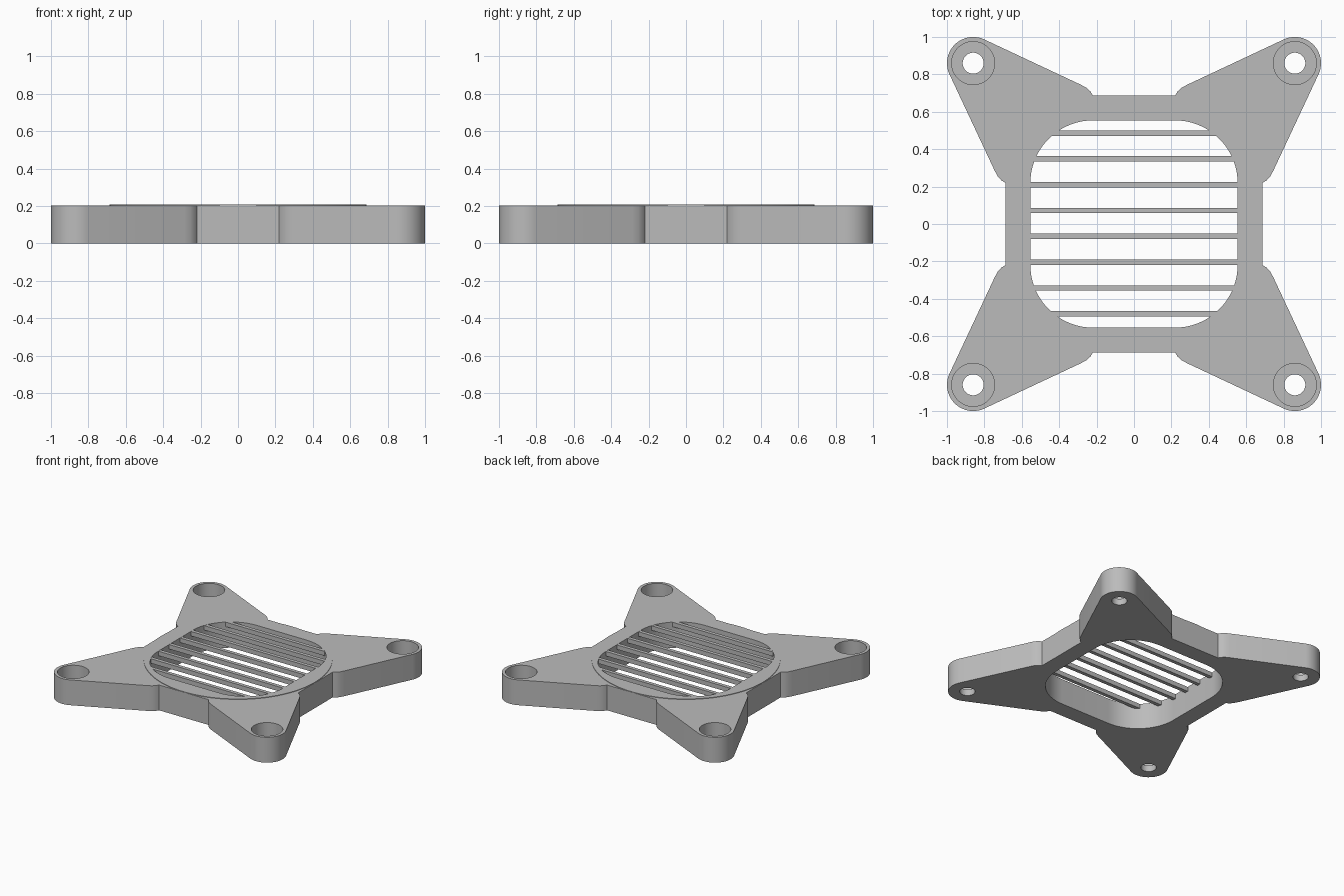
import bpy, bmesh, math
from mathutils import Matrix

cube = bpy.data.objects.get("Cube")
if cube:
    bpy.data.objects.remove(cube, do_unlink=True)

TOP = 0.203        # frame thickness
RIM = 0.207        # top of the shallow raised disc
HALF = 0.687       # half width of the frame's straight sides
HOLE = 0.86        # screw hole position along x and y
OPEN, OPEN_R = 0.554, 0.335   # opening half width and corner radius

grey = bpy.data.materials.new("grey plastic")
grey.use_nodes = True
grey.diffuse_color = (0.5, 0.5, 0.5, 1)
grey.node_tree.nodes["Principled BSDF"].inputs["Base Color"].default_value = (0.5, 0.5, 0.5, 1)


def arc(cx, cy, r, a0, a1, n):
    steps = [math.radians(a0 + (a1 - a0) * i / n) for i in range(n + 1)]
    return [(cx + r * math.cos(a), cy + r * math.sin(a)) for a in steps]


def four_turns(points):
    """Repeat a corner profile at each quarter turn."""
    out = list(points)
    for _ in range(3):
        points = [(-y, x) for x, y in points]
        out += points
    return out


def prism(name, outline, z0, z1):
    bm = bmesh.new()
    base = bm.faces.new([bm.verts.new((x, y, z0)) for x, y in outline])
    top = bmesh.ops.extrude_face_region(bm, geom=[base])["geom"]
    bmesh.ops.translate(bm, vec=(0, 0, z1 - z0),
                        verts=[v for v in top if isinstance(v, bmesh.types.BMVert)])
    bmesh.ops.recalc_face_normals(bm, faces=bm.faces)
    mesh = bpy.data.meshes.new(name)
    bm.to_mesh(mesh)
    bm.free()
    mesh.materials.append(grey)
    obj = bpy.data.objects.new(name, mesh)
    bpy.context.collection.objects.link(obj)
    return obj


def combine(target, tool, operation):
    mod = target.modifiers.new("combine", 'BOOLEAN')
    mod.operation, mod.object, mod.solver = operation, tool, 'EXACT'
    bpy.context.view_layer.objects.active = target
    bpy.ops.object.modifier_apply(modifier=mod.name)
    bpy.data.objects.remove(tool, do_unlink=True)


# Four-armed frame: one corner arm, repeated
shoulder = [(0.22, HALF), (0.234, 0.71), (0.255, 0.729), (0.285, 0.745)]
tip = arc(HOLE, HOLE, 0.14, -25, 115, 20)
corner = [(y, x) for x, y in shoulder] + tip + shoulder[::-1]
frame = prism("frame", four_turns(corner), 0, TOP)

# Shallow raised disc around the opening
combine(frame, prism("raised_disc", arc(0, 0, HALF - 0.001, 0, 357, 119), 0.1, RIM), 'UNION')

# Rounded square opening
c = OPEN - OPEN_R
combine(frame, prism("opening_cutter", four_turns(arc(c, c, OPEN_R, 0, 90, 20)), -0.1, 0.4),
        'DIFFERENCE')

# Counterbored screw holes
for sx in (-1, 1):
    for sy in (-1, 1):
        for radius, floor in ((0.115, 0.05), (0.056, -0.1)):
            ring = arc(sx * HOLE, sy * HOLE, radius, 0, 352.5, 47)
            combine(frame, prism("hole_cutter", ring, floor, 0.4), 'DIFFERENCE')

# Grille slats, their ends let into the frame
for i in range(8):
    y = (i - 3.5) * 0.138 + 0.003
    rise = max(0, abs(y) - 0.015 - c)
    half = c + math.sqrt(OPEN_R ** 2 - rise ** 2) + 0.012
    slat = [(-half, y - 0.0145), (half, y - 0.0145), (half, y + 0.0145), (-half, y + 0.0145)]
    prism(f"slat_{i + 1}", slat, 0.17, RIM - 0.001)

# Smooth the rounded walls, keep edges sharp
bpy.ops.object.select_all(action='DESELECT')
frame.select_set(True)
bpy.context.view_layer.objects.active = frame
bpy.ops.object.shade_smooth_by_angle(angle=math.radians(25))
